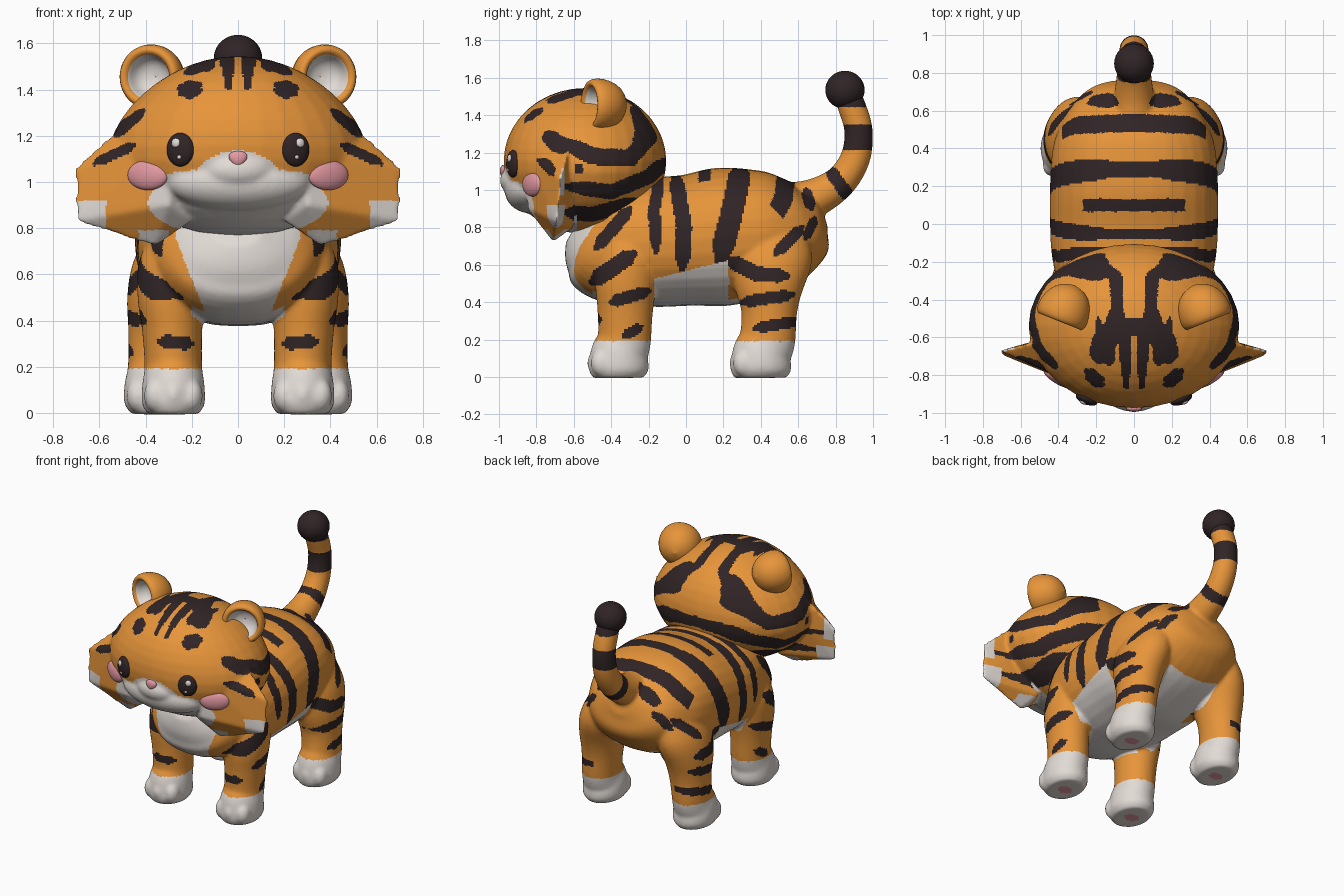
import bpy, bmesh, math
from mathutils import Matrix, Vector, Euler

if "Cube" in bpy.data.objects:
    bpy.data.objects.remove(bpy.data.objects["Cube"])

def material(name, rgb):
    m = bpy.data.materials.new(name)
    m.diffuse_color = (*rgb, 1)
    m.use_nodes = True
    m.node_tree.nodes["Principled BSDF"].inputs["Base Color"].default_value = m.diffuse_color
    return m

MATS = [material("orange fur", (0.80, 0.30, 0.042)), material("cream fur", (0.76, 0.71, 0.67)),
        material("dark stripe", (0.030, 0.018, 0.019)), material("pink", (0.78, 0.32, 0.36))]
ORANGE, CREAM, DARK, PINK = range(4)

# ---------- helpers ----------
def ellipsoid(bm, loc, size, rot=(0, 0, 0)):
    return bmesh.ops.create_uvsphere(bm, u_segments=32, v_segments=20, radius=1, matrix=Matrix.LocRotScale(
        Vector(loc), Euler(rot), Vector(size)))["verts"]

def loft(bm, rows, power=1.0, steps=6, n=32):
    """Skin ellipses (x, y, z, rx, r2), smoothly interpolated, into a closed tube."""
    pts = []
    for i in range(len(rows) - 1):
        a, b, c, d = (rows[max(i - 1, 0)], rows[i], rows[i + 1], rows[min(i + 2, len(rows) - 1)])
        for k in range(steps):
            t = k / steps
            pts.append([0.5 * (2*q + (r - p)*t + (2*p - 5*q + 4*r - s)*t*t + (3*q - p - 3*r + s)*t**3)
                        for p, q, r, s in zip(a, b, c, d)])
    pts.append(list(rows[-1]))
    rings = []
    for i, p in enumerate(pts):
        tan = Vector(pts[min(i + 1, len(pts) - 1)][:3]) - Vector(pts[max(i - 1, 0)][:3])
        v = Vector((1, 0, 0)).cross(tan).normalized()
        ring = []
        for k in range(n):
            co, si = math.cos(2*math.pi*k/n), math.sin(2*math.pi*k/n)
            u = math.copysign(abs(co)**power, co) * p[3]
            w = math.copysign(abs(si)**power, si) * p[4]
            ring.append(bm.verts.new(Vector(p[:3]) + Vector((u, 0, 0)) + v * w))
        rings.append(ring)
    for r, s in zip(rings, rings[1:]):
        for k in range(n):
            bm.faces.new((r[k], r[(k + 1) % n], s[(k + 1) % n], s[k]))
    bm.faces.new(rings[0])
    bm.faces.new(rings[-1])

def finish(name, bm, mats=MATS):
    bmesh.ops.recalc_face_normals(bm, faces=bm.faces)
    me = bpy.data.meshes.new(name)
    bm.to_mesh(me)
    bm.free()
    ob = bpy.data.objects.new(name, me)
    bpy.context.collection.objects.link(ob)
    for m in mats:
        me.materials.append(m)
    me.shade_smooth()
    return ob

def fuse(name, bm, rule, smooth):
    """Melt overlapping parts into one skin and colour its faces by a rule."""
    ob = finish(name, bm, [])
    r = ob.modifiers.new("fuse", 'REMESH')
    r.mode, r.voxel_size = 'VOXEL', 0.0105
    s = ob.modifiers.new("soften", 'SMOOTH')
    s.factor, s.iterations = 0.5, smooth
    bpy.context.view_layer.update()
    me = bpy.data.meshes.new_from_object(ob.evaluated_get(bpy.context.evaluated_depsgraph_get()))
    ob.modifiers.clear()
    ob.data = me
    me.materials.clear()
    for m in MATS:
        me.materials.append(m)
    for f in me.polygons:
        f.material_index = rule(f.center, f.normal)
    me.shade_smooth()
    return ob

def stroke(p, q, pts, w):
    """True inside a tapered brush stroke of half width w along pts."""
    n = len(pts) - 1
    for i in range(n):
        (ax, ay), (bx, by) = pts[i], pts[i + 1]
        dx, dy = bx - ax, by - ay
        t = min(1, max(0, ((p - ax)*dx + (q - ay)*dy) / (dx*dx + dy*dy)))
        s = (i + t) / n
        if math.hypot(p - ax - t*dx, q - ay - t*dy) < w * min(1, 0.45 + 4*s, 0.45 + 4*(1 - s)):
            return True
    return False

# ---------- body: torso, legs, paws and tail ----------
bm = bmesh.new()
loft(bm, [(0, y, z, a, b) for y, z, a, b in (
    (-.60, .79, .10, .08), (-.53, .75, .27, .22), (-.42, .71, .37, .31), (-.2, .72, .43, .345),
    (0, .73, .445, .35), (.2, .75, .445, .37), (.4, .77, .43, .34), (.53, .79, .385, .30),
    (.64, .82, .31, .23), (.71, .85, .20, .14), (.74, .86, .08, .06))], power=0.9)
FRONT = [(-.005, .28, -.36, .11, .135), (.04, .28, -.36, .136, .16), (.12, .28, -.355, .135, .155),
         (.2, .28, -.33, .125, .143), (.35, .285, -.325, .13, .148), (.5, .29, -.32, .145, .165),
         (.65, .28, -.3, .15, .165), (.8, .25, -.28, .12, .14)]
HIND = [(-.005, .355, .4, .105, .14), (.04, .355, .4, .137, .162), (.12, .355, .405, .137, .157),
        (.2, .355, .435, .122, .15), (.35, .345, .445, .13, .15), (.5, .33, .445, .15, .19),
        (.65, .30, .46, .155, .215), (.8, .26, .47, .12, .17)]
for s in (-1, 1):
    for leg in (FRONT, HIND):
        loft(bm, [(s*x, y, z, a, b) for z, x, y, a, b in leg])
        for dx in (-.078, 0, .078):                       # toes
            ellipsoid(bm, (s*leg[1][1] + dx, leg[1][2] - .11 + abs(dx)*.25, .075), (.05, .058, .072))
loft(bm, [(0, y, z, r, r) for y, z, r in (
    (.54, .92, .12), (.68, .955, .105), (.82, 1.04, .088), (.905, 1.17, .08),
    (.922, 1.32, .076), (.885, 1.45, .075), (.85, 1.54, .07))])

SIDE = [  # strokes in the (y, z) plane: points, half width, largest |x|
    ([(-.14, 1.07), (-.17, .9), (-.16, .67)], .032, 1), ([(-.06, 1.1), (-.01, .8), (-.02, .58)], .042, 1),
    ([(.1, 1.13), (.1, .97)], .036, .27), ([(.3, 1.14), (.25, .9), (.18, .62)], .06, 1),
    ([(.54, 1.11), (.52, .95), (.45, .82)], .05, .38), ([(.64, 1.0), (.67, .9)], .03, 1),
    ([(.48, .66), (.62, .8)], .032, 1), ([(.64, .74), (.69, .85)], .025, 1),
    ([(.22, .63), (.38, .55), (.54, .54)], .04, 1), ([(.3, .4), (.57, .44)], .032, 1),
    ([(.37, .26), (.6, .30)], .03, 1), ([(-.5, .51), (-.28, .66)], .045, 1),
    ([(-.4, .40), (-.2, .46)], .033, 1), ([(-.33, .22), (-.24, .27)], .028, 1),
    ([(-.48, .69), (-.3, .9)], .035, 1)]

def body_rule(c, n):
    x, y, z = abs(c.x), c.y, c.z
    out = n.x * math.copysign(1, c.x)
    if z < .19:
        for leg in (FRONT, HIND):                         # paw pads
            if n.z < -.7 and math.hypot((x - leg[0][1]) / .05, (y - leg[0][2]) / .04) < 1:
                return PINK
        return CREAM
    if y > .74 and z > .9:                                # tail rings
        ring = z > 1.44 or 1.21 < z < 1.35 or stroke(y, z, [(.76, 1.12), (.88, .95)], .035)
        return DARK if ring else ORANGE
    if y < -.3 and z > .38 and n.y < .1 and x < .12 + .4*(z - .38) and x < .27:
        return CREAM
    if -.17 < y < .23 and z < .53 + .25*(y + .15):
        return CREAM
    if x < .2 and z < .55 and -.5 < y < .6 and n.z < -.3:
        return CREAM
    if n.y < -.5 and y < -.38 and stroke(x, z, [(.2, .30), (.34, .31)], .03):
        return DARK
    if out > -.3 and (x > .15 or z > .85):
        if any(x < lim and stroke(y, z, pts, w) for pts, w, lim in SIDE):
            return DARK
    return ORANGE

fuse("body", bm, body_rule, 11)

bm = bmesh.new()
ellipsoid(bm, (0, .85, 1.535), (.105, .105, .102))
finish("tail_tip", bm, [MATS[DARK]])

# ---------- head: skull, muzzle and cheek tufts ----------
bm = bmesh.new()
for v in ellipsoid(bm, (0, -.54, 1.155), (.565, .435, .39)):
    v.co.x *= 1 - .4 * max(0, v.co.z - 1.12)              # crown narrower than cheeks
ellipsoid(bm, (0, -.83, 1.0), (.31, .14, .125))
ellipsoid(bm, (0, -.87, 1.05), (.17, .125, .095))
for s in (-1, 1):
    tuft = [(.71, -.67, 1.06), (.705, -.69, .83), (.57, -.69, .82), (.36, -.71, .72), (.28, -.86, 1.2),
            (.3, -.85, .90), (.42, -.60, 1.32), (.53, -.62, 1.0), (.3, -.60, .80), (.2, -.75, .83)]
    bmesh.ops.convex_hull(bm, input=[bm.verts.new((s*x, y, z)) for x, y, z in tuft])

HEAD_TOP = [([(.04, -.86), (.05, -.6), (.09, -.45), (.095, -.28), (.2, -.2), (.4, -.27)], .033),
            ([(.12, -.46), (.13, -.74)], .026), ([(.19, -.5), (.175, -.68)], .018),
            ([(.17, -.85), (.25, -.78)], .036)]
HEAD_FRONT = [([(.41, 1.31), (.53, 1.2)], .022), ([(.45, 1.16), (.62, 1.08)], .022)]
HEAD_SIDE = [([(-.68, 1.27), (-.5, 1.18), (-.3, 1.17), (-.2, 1.28), (-.28, 1.43)], .045),
             ([(-.64, 1.02), (-.4, .99), (-.2, 1.07), (-.1, 1.16)], .04),
             ([(-.64, .88), (-.5, .87), (-.25, .94)], .04), ([(-.75, 1.47), (-.5, 1.55)], .02)]

def head_rule(c, n):
    x, y, z = abs(c.x), c.y, c.z
    if y < -.58 and (math.hypot(x / .39, (z - .91) / .15) < 1 or math.hypot(x / .2, (z - .98) / .155) < 1
                     or math.hypot((x - .2) / .15, (z - .98) / .07) < 1):
        return CREAM                                      # muzzle and chin
    if (x > .57 and z < .92) or (.30 < x < .43 and z < .79 and y < -.62):
        return CREAM                                      # tuft tips
    if x > .63 and n.y > -.2 and .97 < z < 1.12:
        return CREAM
    if z > 1.25 and n.z > .3 and any(stroke(x, y, p, w) for p, w in HEAD_TOP):
        return DARK
    if n.y < -.1 and y < -.55 and any(stroke(x, z, p, w) for p, w in HEAD_FRONT):
        return DARK
    if n.y > -.5 and y > -.74 and any(stroke(y, z, p, w) for p, w in HEAD_SIDE):
        return DARK
    return ORANGE

head = fuse("head", bm, head_rule, 9)

def face_point(x, z):
    """Point on the front of the face."""
    return head.ray_cast(Vector((x, -2, z)), Vector((0, 1, 0)))[1]

# ---------- nose, ears, eyes and blush ----------
bm = bmesh.new()
for v in ellipsoid(bm, face_point(0, 1.1), (.042, .018, .034)):
    v.co.x *= 1 + 10 * (v.co.z - 1.11)
finish("nose", bm, [MATS[PINK]])

EAR = [(.001, .115), (.07, .10), (.12, .05), (.143, -.02), (.143, -.075), (.122, -.10),
       (.095, -.085), (.085, -.03), (.05, .0), (.001, .005)]
for s, side in ((-1, "left"), (1, "right")):
    bm = bmesh.new()
    place = Matrix.LocRotScale(Vector((s*.358, -.43, 1.455)), Euler((0, 0, s*math.radians(22))), None)
    rings = [[bm.verts.new(place @ Vector((r*math.cos(k*math.pi/14), y, r*math.sin(k*math.pi/14))))
              for k in range(28)] for r, y in EAR]
    for i, (a, b) in enumerate(zip(rings, rings[1:])):
        for k in range(28):
            f = bm.faces.new((a[k], a[(k + 1) % 28], b[(k + 1) % 28], b[k]))
            f.material_index = CREAM if i >= 6 else ORANGE
    ear = finish(side + "_ear", bm)
    ear.modifiers.new("round", 'SUBSURF').levels = 1
    ear.modifiers["round"].render_levels = 1

    turn = (0, 0, s*math.radians(22))
    eye = face_point(s*.25, 1.14)
    bm = bmesh.new()
    ellipsoid(bm, eye, (.062, .03, .073), turn)
    finish(side + "_eye", bm, [MATS[DARK]])
    bm = bmesh.new()
    ellipsoid(bm, eye + Vector((s*.018, -.017, .028)), (.02, .012, .021), turn)
    ellipsoid(bm, eye + Vector((s*.004, -.023, -.032)), (.010, .009, .010), turn)
    finish(side + "_eye_shine", bm, [MATS[CREAM]])

    bm = bmesh.new()
    ellipsoid(bm, face_point(s*.39, 1.03), (.098, .032, .065), (0, 0, s*math.radians(28)))
    finish(side + "_blush", bm, [MATS[PINK]])
